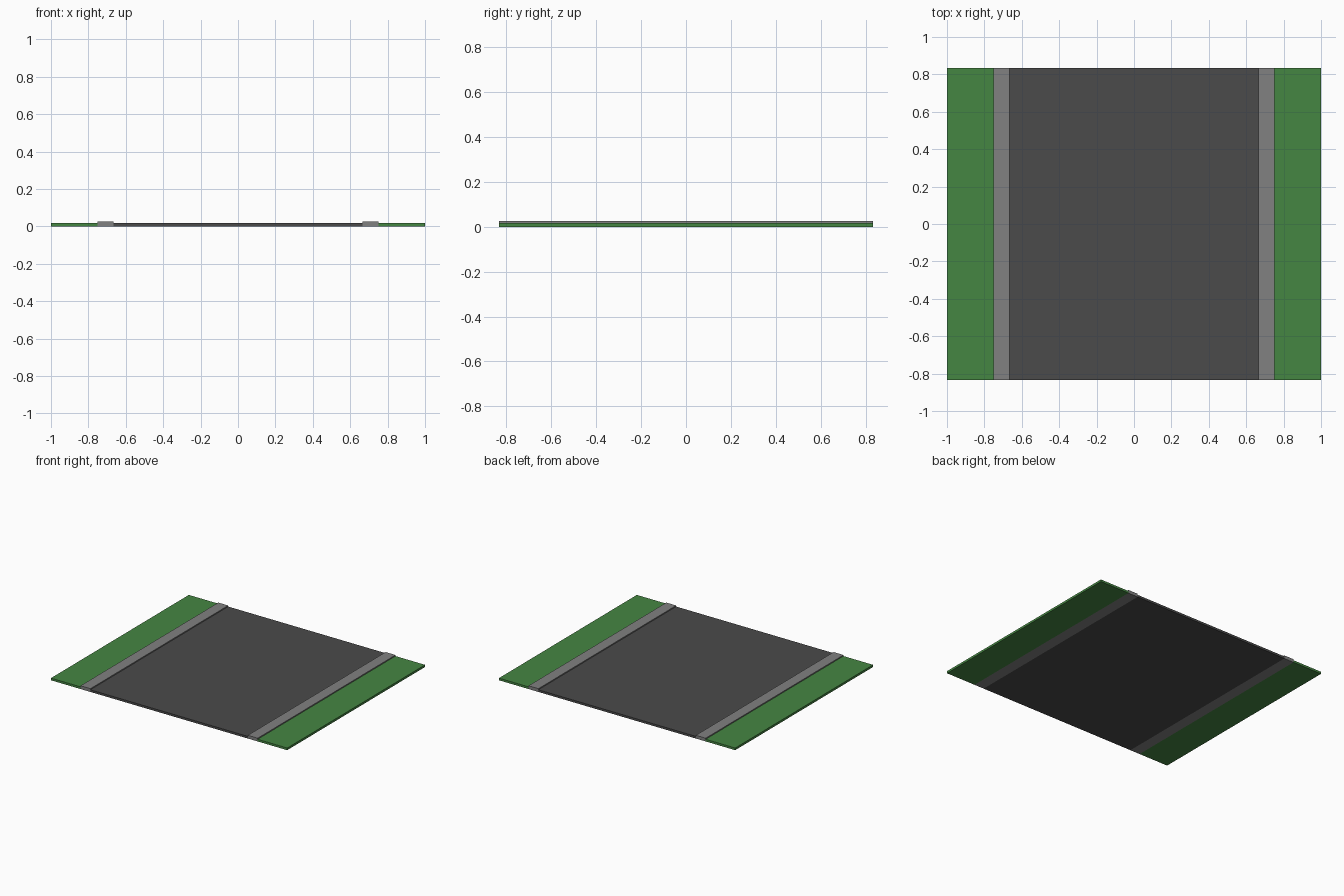
import bpy

if "Cube" in bpy.data.objects:
    bpy.data.objects.remove(bpy.data.objects["Cube"])

UNIT = 1 / 12          # layout module: the tile is 24 x 20 modules
LENGTH = 20 * UNIT


def material(name, rgb):
    mat = bpy.data.materials.new(name)
    mat.diffuse_color = (*rgb, 1)
    mat.use_nodes = True
    mat.node_tree.nodes["Principled BSDF"].inputs["Base Color"].default_value = mat.diffuse_color
    return mat


def strip(name, x0, x1, height, mat):
    """Full-length box standing on z = 0 between x0 and x1."""
    bpy.ops.mesh.primitive_cube_add(size=1, location=((x0 + x1) / 2, 0, height / 2))
    obj = bpy.context.object
    obj.name = name
    obj.scale = (x1 - x0, LENGTH, height)
    bpy.ops.object.transform_apply(location=False, rotation=False, scale=True)
    obj.data.materials.append(mat)
    return obj


asphalt = material("asphalt", (0.07, 0.07, 0.07))
concrete = material("concrete", (0.22, 0.22, 0.22))
grass = material("grass", (0.06, 0.24, 0.055))

# Road surface
strip("road", -8 * UNIT, 8 * UNIT, 0.2 * UNIT, asphalt)

# Raised curb and grass verge on each side
for side, s in (("left", -1), ("right", 1)):
    a, b = sorted((s * 8 * UNIT, s * 9 * UNIT))
    strip(side + "_curb", a, b, 0.3 * UNIT, concrete)
    a, b = sorted((s * 9 * UNIT, s * 12 * UNIT))
    strip(side + "_grass", a, b, 0.2 * UNIT, grass)
